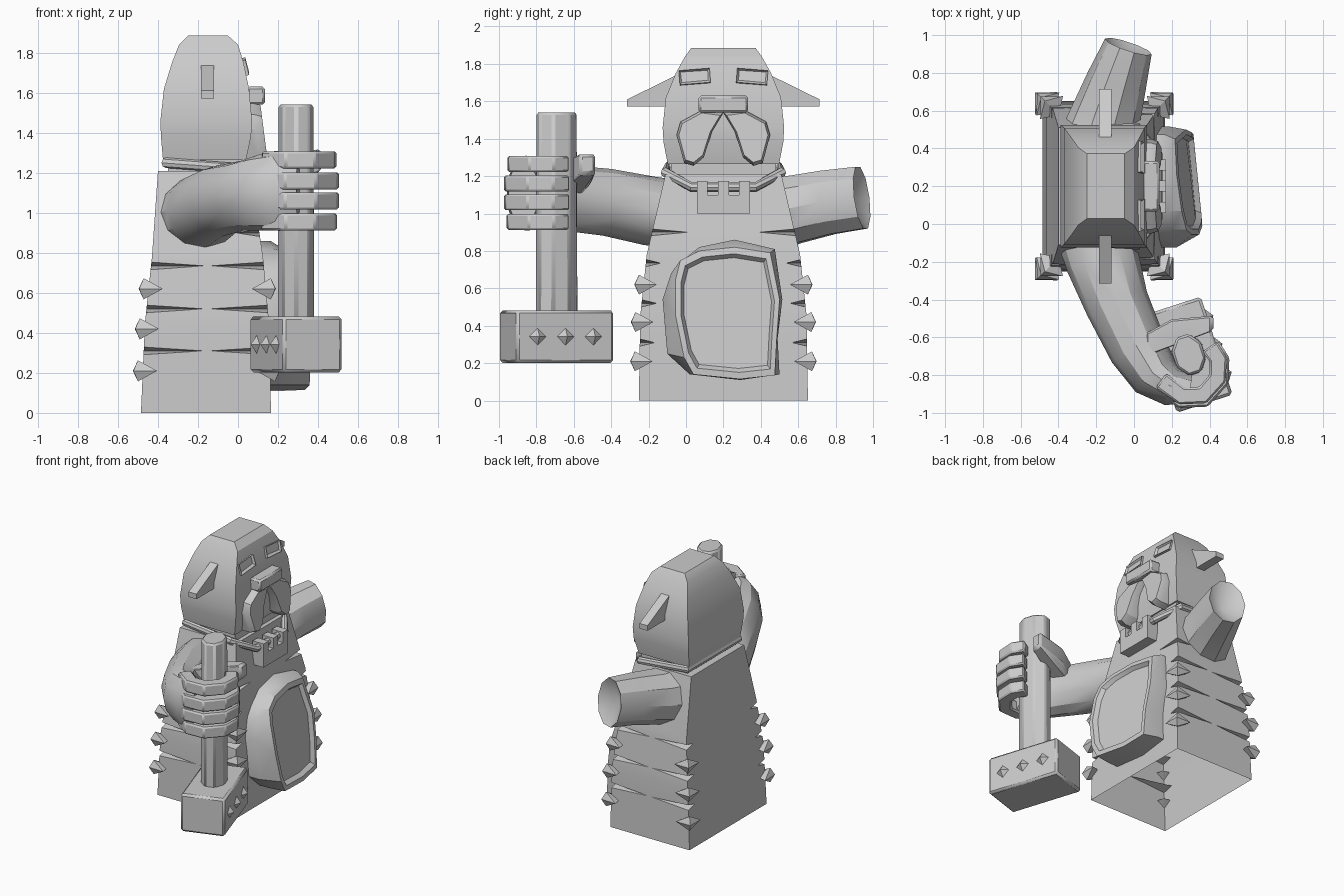
import bpy, bmesh, math
from mathutils import Vector, Matrix

cube = bpy.data.objects.get("Cube")
if cube:
    bpy.data.objects.remove(cube, do_unlink=True)

stone = bpy.data.materials.new("stone grey")
stone.use_nodes = True
stone.diffuse_color = (0.6, 0.6, 0.6, 1)
stone.node_tree.nodes["Principled BSDF"].inputs["Base Color"].default_value = (0.6, 0.6, 0.6, 1)
parts = []
CY = 0.2  # centre line of body and head


def finish(name, bm, bevel=0, helper=False):
    bmesh.ops.recalc_face_normals(bm, faces=bm.faces)
    me = bpy.data.meshes.new(name)
    bm.to_mesh(me)
    bm.free()
    ob = bpy.data.objects.new(name, me)
    bpy.context.collection.objects.link(ob)
    me.materials.append(stone)
    if helper:
        ob.hide_render = True
        return ob
    if bevel:
        mod = ob.modifiers.new("soft edges", 'BEVEL')
        mod.width, mod.segments = bevel, 1
    parts.append(ob)
    return ob


def loft(name, rings, cyclic=False, bevel=0, dent=0):
    bm = bmesh.new()
    vs = [[bm.verts.new(p) for p in r] for r in rings]
    n = len(vs[0])
    for i in range(len(vs) if cyclic else len(vs) - 1):
        a, b = vs[i], vs[(i + 1) % len(vs)]
        for k in range(n):
            bm.faces.new((a[k], a[(k + 1) % n], b[(k + 1) % n], b[k]))
    if not cyclic:
        bm.faces.new(vs[0])
        end = bm.faces.new(vs[-1])
        if dent:
            inward = (sum(rings[-2], Vector()) - sum(rings[-1], Vector())).normalized()
            tip = bmesh.ops.poke(bm, faces=[end])["verts"]
            bmesh.ops.translate(bm, verts=tip, vec=inward * dent)
    return finish(name, bm, bevel)


def tube(name, path, sides=8, cyclic=False, dent=0, phase=0, bevel=0):
    """path entries: x, y, z, side radius, height radius"""
    pts = [Vector(p[:3]) for p in path]
    n, rings = len(pts), []
    for i, p in enumerate(pts):
        prev = pts[i - 1] if (i or cyclic) else p
        nxt = pts[(i + 1) % n] if (i < n - 1 or cyclic) else p
        t = (nxt - prev).normalized()
        side = t.cross(Vector((0, 0, 1))).normalized()
        up = side.cross(t)
        rings.append([p + side * path[i][3] * math.cos(a) + up * path[i][4] * math.sin(a)
                      for a in (phase + 2 * math.pi * k / sides for k in range(sides))])
    return loft(name, rings, cyclic, bevel, dent)


def hull(name, pts, bevel=0, helper=False):
    bm = bmesh.new()
    for p in pts:
        bm.verts.new(p)
    bmesh.ops.convex_hull(bm, input=bm.verts[:])
    return finish(name, bm, bevel, helper)


def box(name, centre, size, turn=0, bevel=0):
    bm = bmesh.new()
    bmesh.ops.create_cube(bm, size=1, matrix=Matrix.Translation(centre)
                          @ Matrix.Rotation(turn, 4, 'Z') @ Matrix.Diagonal((*size, 1)))
    return finish(name, bm, bevel)


def rect(x0, x1, half, z):
    return [(x0, CY - half, z), (x1, CY - half, z), (x1, CY + half, z), (x0, CY + half, z)]


# Tapered torso: back x, front x, half width, height
torso = [(-.485, .165, .452, 0), (-.465, .155, .445, .45), (-.43, .125, .41, .78), (-.4, .06, .31, 1.21)]
body = loft("torso", [rect(*r) for r in torso])


def torso_at(z):
    for a, b in zip(torso, torso[1:]):
        if z <= b[3]:
            f = (z - a[3]) / (b[3] - a[3])
            return [a[i] + f * (b[i] - a[i]) for i in range(3)]


# Wedge notches cut into the corners
def notch(points):
    mod = body.modifiers.new("notch", 'BOOLEAN')
    mod.operation, mod.solver = 'DIFFERENCE', 'EXACT'
    mod.object = hull("notch_cutter", points, helper=True)


for z in (.31, .52, .735):
    x0, x1, h = torso_at(z)
    for s in (-1, 1):
        for x, d in ((x0, -1), (x1, 1)):
            notch([(x + d * .01, CY + s * (h + .01), z + k) for k in (-.022, .022)]
                  + [((x0 + x1) / 2 + d * .01, CY + s * (h + .002), z),
                     (x + d * .005, CY + s * (h - .08), z), (x - d * .06, CY + s * (h - .06), z)])
x0, x1, h = torso_at(.9)
for s in (-1, 1):
    notch([(x1 + .01, CY + s * (h + .01), .9 + k) for k in (-.02, .02)]
          + [(x1 + .002, CY + s * .19, .9), (x1 - .06, CY + s * (h - .05), .9),
             (x1 - .12, CY + s * (h + .005), .9)])

# Bake the notches and open the hollow underside
graph = bpy.context.evaluated_depsgraph_get()
shell = bpy.data.meshes.new_from_object(body.evaluated_get(graph))
for mod in list(body.modifiers):
    bpy.data.objects.remove(mod.object, do_unlink=True)
body.modifiers.clear()
bm = bmesh.new()
bm.from_mesh(shell)
under = [f for f in bm.faces if f.calc_center_median().z < .001]
bmesh.ops.delete(bm, geom=under, context='FACES')
bm.to_mesh(shell)
bm.free()
body.data = shell

# Pointed studs through the torso corners
for z in (.21, .42, .62):
    x0, x1, h = torso_at(z)
    for s in (-1, 1):
        for x, d in ((x0, -1), (x1, 1)):
            c = Vector((x, CY + s * h, z))
            o = Vector((d, s, 0)).normalized()
            t = Vector((-o.y, o.x, 0)) * .085
            up = Vector((0, 0, .053))
            hull("corner_stud", [c + t - o * .015, c - t - o * .015, c + up + o * .035, c - up + o * .035,
                                 c + o * .067, c - o * .07])

# Neck and head
loft("neck", [rect(-.35, .03, .28, 1.2), rect(-.35, .03, .28, 1.28)])
loft("head", [rect(*r) for r in [(-.375, .04, .298, 1.265), (-.385, .065, .32, 1.38), (-.388, .07, .325, 1.46),
                                 (-.37, .055, .308, 1.62), (-.33, .028, .255, 1.75), (-.295, 0, .205, 1.84),
                                 (-.25, -.05, .172, 1.885)]])

for s in (-1, 1):
    # Ears
    hull("ear", [(x, CY + s * y, z) for x in (-.185, -.12)
                 for y, z in ((.515, 1.61), (.515, 1.572), (.2, 1.572), (.2, 1.765))])
    # Framed eyes with a sunken slit
    bm = bmesh.new()
    bmesh.ops.create_cube(bm, size=1, matrix=Matrix.Translation((.022, CY + s * .153, 1.727))
                          @ Matrix.Rotation(-s * .08, 4, 'X') @ Matrix.Rotation(-.25, 4, 'Y')
                          @ Matrix.Diagonal((.05, .165, .078, 1)))
    front = [max(bm.faces, key=lambda f: f.normal.x)]
    bmesh.ops.inset_region(bm, faces=front, thickness=.02)
    bmesh.ops.translate(bm, verts=front[0].verts, vec=(-.02, 0, 0))
    finish("eye", bm)
    # Hanging jowls
    outline = [(.11, 1.555), (.23, 1.49), (.25, 1.42), (.21, 1.27), (.16, 1.255), (.105, 1.3),
               (.06, 1.44), (.0, 1.54)]
    mid = Vector((.15, 1.41))
    rings = []
    for k, base, lean in ((1, .03, 0), (1, .08, .1), (.88, .112, .13)):
        ring = [mid + (Vector(p) - mid) * k for p in outline]
        rings.append([(base + lean * (1.54 - z), CY + s * y, z) for y, z in ring])
    loft("jowl", rings)

box("nose", (.09, CY, 1.585), (.09, .265, .09), bevel=.012)

# Collar with a toothed pendant
loop = [(-.36, -.1, 1.25), (-.36, .5, 1.25), (.02, .51, 1.22), (.125, .37, 1.14),
        (.125, .03, 1.14), (.02, -.11, 1.22)]
tube("collar", [(*p, .026, .026) for p in loop], cyclic=True)
box("pendant", (.125, CY, 1.05), (.09, .285, .1))
for k in (-1, 0, 1):
    box("pendant_tooth", (.125, CY + k * .113, 1.13), (.09, .058, .09))

# Belly shield with a raised rim and sunken face
back = [(-.03, .74), (.07, .82), (.26, .86), (.475, .81), (.515, .54), (.49, .33), (.5, .14),
        (.29, .11), (.02, .14), (-.1, .25), (-.125, .54), (-.08, .68)]
rim = [(-.03, .75), (.07, .8), (.26, .82), (.45, .79), (.5, .54), (.485, .33), (.475, .135),
       (.29, .115), (.04, .14), (-.01, .23), (-.055, .45), (-.055, .65)]


def shield_ring(outline, scale, depth, sink=0):
    ring = []
    for y, z in outline:
        y, z = .23 + (y - .23) * scale, .47 + (z - .47) * scale
        face = .37 - .1 * (y + .08) - .12 * max(0, (z - .15) / .7) ** 2
        ring.append((.11 + (face - .11) * depth - sink, y, z))
    return ring


loft("belly_shield", [shield_ring(back, 1, 0), shield_ring(back, 1, .5), shield_ring(rim, 1, 1),
                      shield_ring(rim, .9, 1), shield_ring(rim, .84, 1, .03)])

# Arms: a cut stump on one side, a bent arm on the other
tube("left_arm", [(-.165, .51, 1.01, .2, .2), (-.15, .57, 1.02, .187, .19), (-.09, .76, 1.06, .16, .18),
                  (-.03, .94, 1.085, .13, .175)], sides=10, dent=.09)
tube("right_arm", [(-.185, -.1, 1.0, .21, .185), (-.165, -.2, 1.015, .195, .185), (-.09, -.42, 1.06, .17, .18),
                   (.02, -.66, 1.085, .155, .175), (.11, -.8, 1.1, .135, .19), (.2, -.86, 1.11, .105, .2),
                   (.3, -.87, 1.11, .08, .18)], sides=12)

# Hammer turned about its handle
TURN = math.radians(18)
H = Vector((.29, -.692, 0))
wide = Vector((math.cos(TURN), math.sin(TURN), 0))
long = Vector((-wide.y, wide.x, 0))
box("hammer_head", H + Vector((0, 0, .342)), (.31, .545, .28), TURN, .015)
bm = bmesh.new()
bmesh.ops.create_cone(bm, cap_ends=True, segments=8, radius1=.106, radius2=.102, depth=1.08,
                      matrix=Matrix.Translation(H + Vector((0, 0, 1.0))) @ Matrix.Rotation(TURN, 4, 'Z')
                      @ Matrix.Diagonal((.86, 1.12, 1, 1)) @ Matrix.Rotation(math.pi / 8, 4, 'Z'))
finish("hammer_handle", bm, .012)
for s in (-1, 1):
    for k in (-1, 0, 1):
        c = H + wide * s * .153 + long * k * .157 + Vector((0, 0, .342))
        up = Vector((0, 0, .048))
        hull("hammer_stud", [c + long * .05, c - long * .05, c + up, c - up, c + wide * s * .035])

# Four curled fingers and a thumb
curl = [(.13, -.84), (.25, -.93), (.37, -.925), (.455, -.83), (.46, -.72), (.41, -.645)]
for z, size in ((1.265, .92), (1.16, 1), (1.06, 1), (.955, .94)):
    tube("finger", [(H.x + (x - H.x) * size, H.y + (y - H.y) * size, z, .066, .06) for x, y in curl],
         sides=4, phase=math.pi / 4, bevel=.01)
hull("thumb", [(x, y + d, z + k) for x, y, z, w, t in ((.06, -.64, 1.16, .06, .08), (.2, -.555, 1.22, .05, .06),
                                                      (.42, -.525, 1.265, .04, .055))
               for d in (-w, w) for k in (-t, t)], bevel=.015)

# Smooth shading with sharp edges kept
bpy.ops.object.select_all(action='DESELECT')
for ob in parts:
    ob.select_set(True)
bpy.context.view_layer.objects.active = body
bpy.ops.object.shade_smooth_by_angle(angle=math.radians(30))
